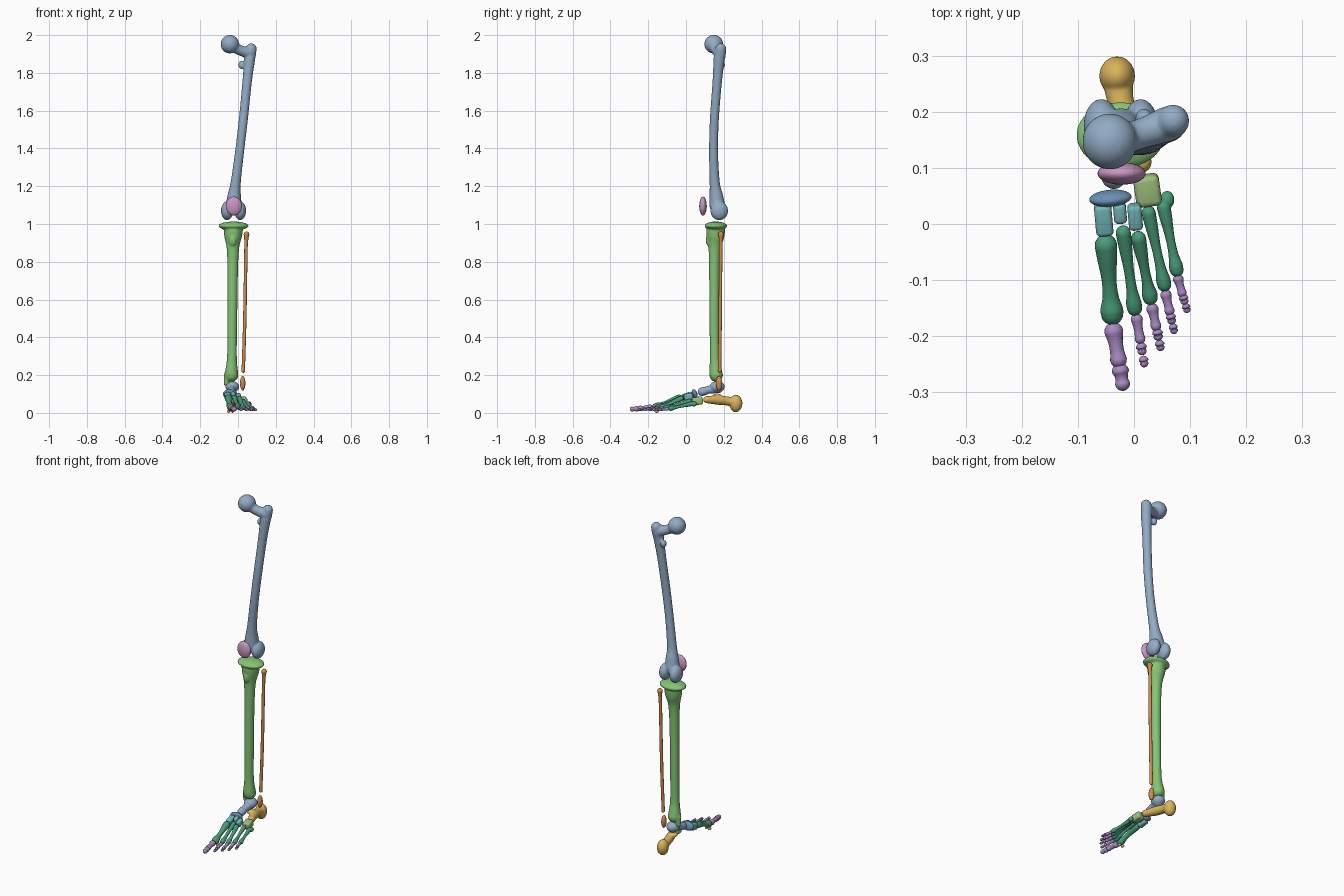
import bpy, bmesh, math
from mathutils import Vector, Matrix, Euler

if "Cube" in bpy.data.objects:
    bpy.data.objects.remove(bpy.data.objects["Cube"])


def mat(name, *rgb):
    m = bpy.data.materials.new(name)
    m.diffuse_color = tuple((c / 255) ** 2.2 for c in rgb) + (1,)
    m.use_nodes = True
    m.node_tree.nodes["Principled BSDF"].inputs["Base Color"].default_value = m.diffuse_color
    return m


BLUE = mat("blue", 145, 170, 196)
DEEP = mat("deep_blue", 104, 142, 180)
GREEN = mat("green", 132, 196, 116)
ORANGE = mat("orange", 208, 138, 78)
GOLD = mat("gold", 218, 178, 92)
SAGE = mat("sage", 156, 190, 124)
TEAL = mat("teal", 114, 182, 182)
JADE = mat("jade", 74, 156, 120)
PURPLE = mat("purple", 168, 138, 194)
PINK = mat("pink", 200, 148, 192)


def tube(bm, pts, flat=1.0, seg=20, steps=6):
    """Round-capped bone shaft through (x, y, z, radius) points; flat scales its depth."""
    P = [Vector(p) for p in pts]
    P = [2 * P[0] - P[1]] + P + [2 * P[-1] - P[-2]]
    path = []
    for i in range(1, len(P) - 2):
        a, b, c, d = P[i - 1:i + 3]
        for k in range(steps):
            t = k / steps
            path.append(0.5 * (2 * b + (c - a) * t + (2 * a - 5 * b + 4 * c - d) * t * t
                               + (3 * b - a - 3 * c + d) * t ** 3))
    path.append(P[-2])
    pos, rad = [p.to_3d() for p in path], [p[3] for p in path]
    t0, t1 = (pos[1] - pos[0]).normalized(), (pos[-1] - pos[-2]).normalized()
    rad[0], rad[-1] = pts[0][3], pts[-1][3]
    angs = [math.radians(a) for a in (85, 65, 45, 22)]
    rows = [(pos[0] - t0 * rad[0] * math.sin(a), rad[0] * math.cos(a), t0) for a in angs]
    for i, p in enumerate(pos):
        t = (pos[min(i + 1, len(pos) - 1)] - pos[max(i - 1, 0)]).normalized()
        rows.append((p, rad[i], t))
    rows += [(pos[-1] + t1 * rad[-1] * math.sin(a), rad[-1] * math.cos(a), t1) for a in reversed(angs)]
    main = (pos[-1] - pos[0]).normalized()
    ref = Vector((0, 1, 0)) if abs(main.x) > 0.7 else Vector((1, 0, 0))
    rings = []
    for p, r, t in rows:
        v = t.cross(ref).normalized()
        u = v.cross(t)
        rings.append([bm.verts.new(p + r * (u * math.cos(a) + v * flat * math.sin(a)))
                      for a in (2 * math.pi * k / seg for k in range(seg))])
    for A, B in zip(rings, rings[1:]):
        for k in range(seg):
            bm.faces.new((A[k], A[(k + 1) % seg], B[(k + 1) % seg], B[k]))
    bm.faces.new(rings[0][::-1])
    bm.faces.new(rings[-1])


def blob(bm, loc, size, rot=(0, 0, 0)):
    M = Matrix.LocRotScale(Vector(loc), Euler([math.radians(a) for a in rot]), Vector(size))
    bmesh.ops.create_uvsphere(bm, u_segments=28, v_segments=18, radius=1, matrix=M)


def finish(bm, name, material, voxel=0, smooth=4):
    bmesh.ops.recalc_face_normals(bm, faces=bm.faces)
    for f in bm.faces:
        f.smooth = True
    me = bpy.data.meshes.new(name)
    bm.to_mesh(me)
    bm.free()
    me.materials.append(material)
    ob = bpy.data.objects.new(name, me)
    bpy.context.collection.objects.link(ob)
    if voxel:  # fuse overlapping lumps into one bone
        r = ob.modifiers.new("fuse", 'REMESH')
        r.mode, r.voxel_size, r.use_smooth_shade = 'VOXEL', voxel, True
        s = ob.modifiers.new("soften", 'SMOOTH')
        s.factor, s.iterations = 0.5, smooth
    return ob


def make(name, material, tubes=(), blobs=(), flat=1.0, voxel=0):
    bm = bmesh.new()
    for t in tubes:
        tube(bm, t, flat)
    for b in blobs:
        blob(bm, *b)
    return finish(bm, name, material, voxel)


def block(name, material, loc, size, rot, round_):
    bm = bmesh.new()
    M = Matrix.LocRotScale(Vector(loc), Euler([math.radians(a) for a in rot]), Vector(size))
    bmesh.ops.create_cube(bm, size=1, matrix=M)
    bmesh.ops.bevel(bm, geom=bm.edges[:], offset=round_, segments=4, profile=0.5, affect='EDGES')
    return finish(bm, name, material)


# Thigh bone: bowed shaft, neck, head, trochanters, condyles
make("femur", BLUE,
     tubes=[[(.062, .176, 1.88, .030), (.048, .165, 1.75, .025), (.028, .15, 1.55, .024),
             (.008, .146, 1.38, .024), (-.012, .152, 1.22, .027), (-.02, .16, 1.15, .036),
             (-.023, .165, 1.10, .042)],
            [(-.035, .148, 1.945, .032), (.01, .16, 1.92, .027), (.06, .178, 1.905, .032)],
            [(.064, .18, 1.89, .030), (.07, .184, 1.928, .029)]],
     blobs=[((-.043, .147, 1.952), (.049, .05, .049)),
            ((.018, .188, 1.842), (.016, .018, .022)),
            ((-.058, .176, 1.07), (.032, .047, .05)),
            ((.012, .176, 1.07), (.031, .047, .05))],
     voxel=.005)

# Kneecap
make("patella", PINK, blobs=[((-.022, .09, 1.095), (.043, .02, .05))])

# Shin bone: flat plateau, shaft, inner ankle knob
make("tibia", GREEN,
     tubes=[[(-.025, .157, .965, .05), (-.026, .156, .93, .046), (-.027, .152, .87, .033),
             (-.028, .15, .75, .028), (-.03, .15, .5, .026), (-.032, .152, .3, .026),
             (-.034, .157, .22, .034), (-.034, .16, .20, .036)],
            [(-.058, .16, .20, .018), (-.062, .162, .155, .014)]],
     blobs=[((-.024, .158, .99), (.08, .06, .023)),
            ((-.027, .122, .915), (.02, .018, .034))],
     voxel=.005)

# Outer shin bone and its ankle knob
make("fibula", ORANGE,
     tubes=[[(.045, .185, .945, .015), (.044, .185, .92, .011), (.042, .184, .86, .009),
             (.036, .181, .5, .009), (.029, .178, .26, .009), (.028, .178, .222, .010)]])
make("outer_ankle", ORANGE, blobs=[((.025, .175, .157), (.014, .017, .038))])

# Ankle and heel
make("talus", BLUE,
     tubes=[[(-.03, .17, .13, .026), (-.034, .12, .122, .021), (-.036, .085, .112, .023)]],
     blobs=[((-.03, .165, .138), (.036, .04, .03))], voxel=.0035)
make("calcaneus", GOLD,
     tubes=[[(-.03, .268, .052, .031), (-.025, .225, .062, .024), (-.012, .17, .068, .025),
             (.013, .11, .07, .019)]],
     blobs=[((-.03, .264, .05), (.032, .034, .046)),
            ((-.028, .165, .088), (.026, .026, .014))], voxel=.0035)
make("navicular", DEEP, blobs=[((-.042, .046, .1), (.038, .014, .026), (15, 0, 5))])

# Midfoot blocks
block("cuboid", SAGE, (.024, .06, .063), (.046, .056, .042), (10, 0, 8), .010)
for i, (x, y, z, w, l, h) in enumerate([(-.054, .008, .085, .031, .056, .04),
                                        (-.025, .02, .092, .023, .036, .036),
                                        (.002, .013, .085, .025, .046, .036)]):
    block(f"cuneiform_{i + 1}", TEAL, (x, y, z), (w, l, h), (14, 0, 5), .008)

# Metatarsals and toes: base, head, toe start, toe tip, radii
rays = [((-.05, -.038, .077), (-.039, -.16, .031), (-.036, -.192, .028), (-.0205, -.284, .02), .020, .017),
        ((-.019, -.016, .082), (.001, -.150, .030), (.005, -.170, .026), (.018, -.248, .018), .0135, .0108),
        ((.008, -.026, .076), (.029, -.131, .028), (.033, -.152, .025), (.047, -.219, .018), .0135, .0108),
        ((.026, .020, .062), (.054, -.108, .026), (.057, -.127, .023), (.071, -.189, .017), .0125, .0102),
        ((.053, .030, .048), (.076, -.082, .023), (.079, -.099, .021), (.094, -.152, .016), .0125, .0095)]
for n, (base, head, t0, t1, rm, rt) in enumerate(rays, 1):
    b, h = Vector(base), Vector(head)
    prof = [(0, 1), (.18, .9), (.5, .66), (.75, .72), (.92, 1), (1, 1)]
    tubes = [[(*b.lerp(h, s), rm * k) for s, k in prof]]
    lumps = [((.059, .043, .047), (.013, .016, .013))] if n == 5 else []
    make(f"metatarsal_{n}", JADE, tubes, lumps, voxel=.002 if n == 5 else 0)
    a, e = Vector(t0), Vector(t1)
    cuts = [0, .6, 1] if n == 1 else [0, .5, .77, 1]
    for k, (s0, s1) in enumerate(zip(cuts, cuts[1:])):
        r = rt * (1 - .1 * k)
        s0 += .17 if k else 0
        s1 -= 0 if k == len(cuts) - 2 else .06
        s0 = min(s0, s1 - .06)
        shape = [(0, 1), (.35, .78), (.7, .74), (1, .88)]
        make(f"toe_{n}_bone_{k + 1}", PURPLE,
             [[(*a.lerp(e, s0 + (s1 - s0) * s), r * q) for s, q in shape]])

# Small round bones beneath the big toe joint
for side, x in (("inner", -.050), ("outer", -.029)):
    make(f"sesamoid_{side}", GOLD, blobs=[((x, -.155, .008), (.008, .011, .008))])
